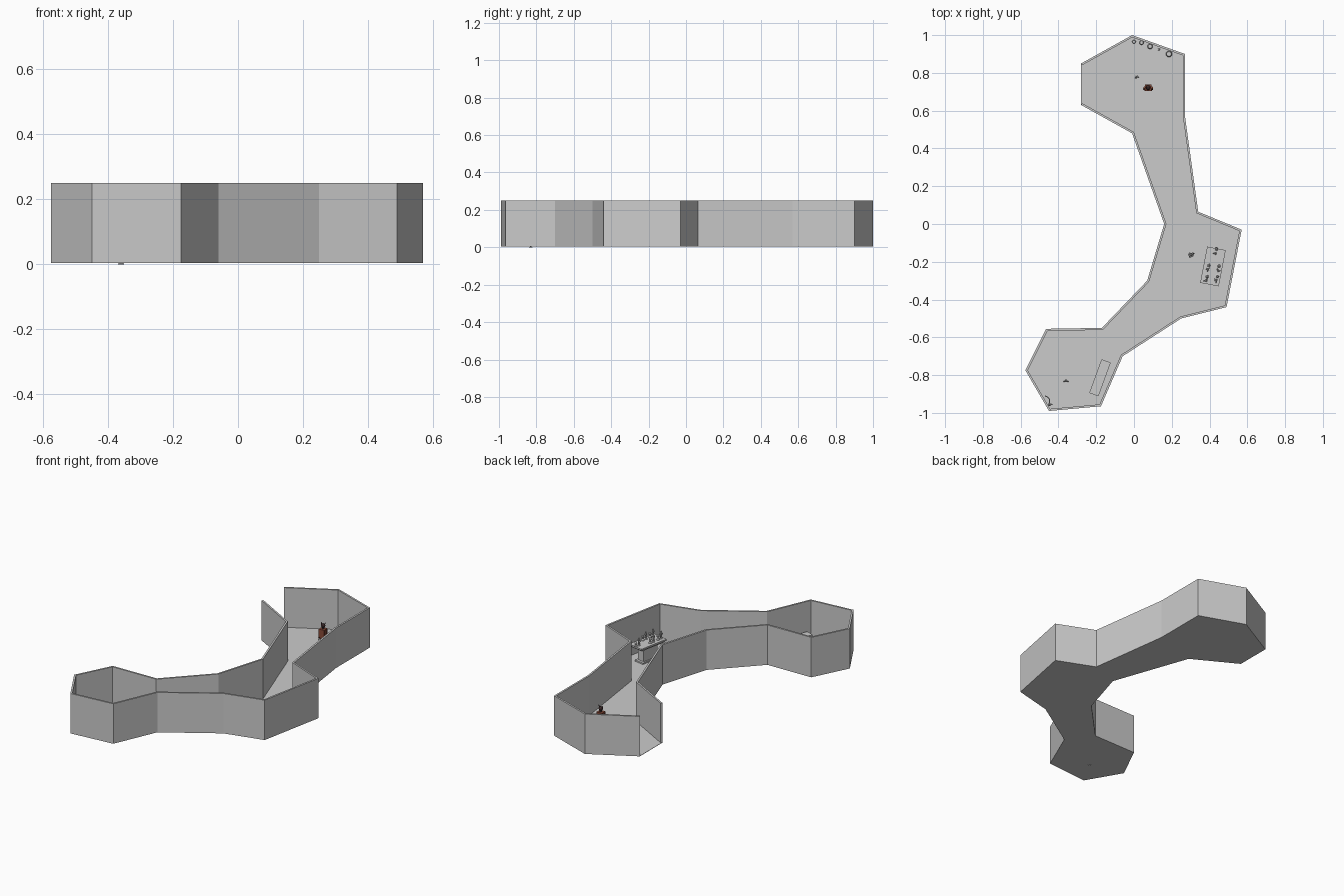
import bpy, bmesh, math
from mathutils import Vector, Matrix

if "Cube" in bpy.data.objects:
    bpy.data.objects.remove(bpy.data.objects["Cube"])


def material(name, rgb):
    m = bpy.data.materials.new(name)
    m.diffuse_color = (*rgb, 1)
    m.use_nodes = True
    m.node_tree.nodes["Principled BSDF"].inputs["Base Color"].default_value = m.diffuse_color
    return m


def finish(bm, name, mat=None, loc=(0, 0, 0), rot=0):
    bmesh.ops.recalc_face_normals(bm, faces=bm.faces)
    me = bpy.data.meshes.new(name)
    bm.to_mesh(me)
    bm.free()
    ob = bpy.data.objects.new(name, me)
    ob.location = loc
    ob.rotation_euler.z = rot
    bpy.context.collection.objects.link(ob)
    if mat:
        me.materials.append(mat)
    return ob


def box(bm, c, s):
    bmesh.ops.create_cube(bm, size=1, matrix=Matrix.Translation(c) @ Matrix.Diagonal((*s, 1)))


def rod(bm, a, b, r1, r2, n=8):
    a, b = Vector(a), Vector(b)
    d = b - a
    m = Matrix.Translation((a + b) / 2) @ d.to_track_quat('Z', 'Y').to_matrix().to_4x4()
    bmesh.ops.create_cone(bm, cap_ends=True, segments=n, radius1=r1, radius2=r2,
                          depth=d.length, matrix=m)


def ball(bm, c, r):
    bmesh.ops.create_icosphere(bm, subdivisions=2, radius=r, matrix=Matrix.Translation(c))


def lathe(bm, profile, n=12):
    rings = [[bm.verts.new((r * math.cos(i * math.tau / n), r * math.sin(i * math.tau / n), z))
              for i in range(n)] for r, z in profile]
    for p, q in zip(rings, rings[1:]):
        for i in range(n):
            bm.faces.new((p[i], p[(i + 1) % n], q[(i + 1) % n], q[i]))
    bm.faces.new(rings[0])
    bm.faces.new(rings[-1])


# Outer outline of the three joined rooms, clockwise; the last edge is the open doorway
outline = [Vector(p) for p in (
    (-.28, .85), (-.01, 1), (.27, .9), (.27, .57), (.34, .065), (.57, -.03), (.49, -.44),
    (.25, -.5), (-.06, -.7), (-.175, -.965), (-.45, -.99), (-.575, -.775), (-.465, -.555),
    (-.17, -.55), (.07, -.3), (.16, 0), (-.01, .48), (-.28, .63))]
FLOOR, TOP, THICK = .006, .25, .011

# Floor plate
bm = bmesh.new()
face = bm.faces.new([bm.verts.new((*p, .004)) for p in outline])
up = bmesh.ops.extrude_face_region(bm, geom=[face])
bmesh.ops.translate(bm, vec=(0, 0, FLOOR - .004),
                    verts=[g for g in up['geom'] if isinstance(g, bmesh.types.BMVert)])
bm.normal_update()
finish(bm, "floor")


# Mitred inner outline for the walls
def inward(a, b):
    d = (b - a).normalized()
    return Vector((d.y, -d.x))


count = len(outline)
inner = []
for i, p in enumerate(outline):
    n1, n2 = inward(outline[i - 1], p), inward(p, outline[(i + 1) % count])
    if i == 0:
        inner.append(p + n2 * THICK)
    elif i == count - 1:
        inner.append(p + n1 * THICK)
    else:
        inner.append(p + (n1 + n2) * THICK / (1 + n1.dot(n2)))

# Walls
bm = bmesh.new()
loops = [[bm.verts.new((*p[i], z)) for p, z in
          ((outline, .005), (outline, TOP), (inner, TOP), (inner, .005))] for i in range(count)]
for a, b in zip(loops, loops[1:]):
    for k in range(4):
        bm.faces.new((a[k], b[k], b[(k + 1) % 4], a[(k + 1) % 4]))
bm.faces.new(loops[0])
bm.faces.new(loops[-1])
finish(bm, "walls")


# Small standing figure on a round base
def figure(name, loc, h, rot=0, low=0.0):
    bm = bmesh.new()
    rod(bm, (0, 0, low), (0, 0, .05 * h), .17 * h, .16 * h, 12)
    for s in (-1, 1):
        rod(bm, (s * .09 * h, 0, .05 * h), (s * .06 * h, 0, .48 * h), .05 * h, .06 * h)
        rod(bm, (s * .13 * h, 0, .77 * h), (s * .22 * h, -.1 * h, .48 * h), .045 * h, .035 * h)
    rod(bm, (0, 0, .44 * h), (0, 0, .8 * h), .09 * h, .13 * h)
    ball(bm, (0, 0, .9 * h), .09 * h)
    return finish(bm, name, None, loc, rot)


# Goblet or candlestick piece
def piece(name, loc, r, h):
    bm = bmesh.new()
    lathe(bm, [(r, 0), (r, .12 * h), (.35 * r, .25 * h), (.3 * r, .5 * h),
               (.75 * r, .65 * h), (.7 * r, .85 * h), (.25 * r, h)])
    return finish(bm, name, None, loc)


# Centre room: raised table with a pedestal and set pieces
tilt = math.radians(-11)
centre = Vector((.418, -.225, 0))
bm = bmesh.new()
box(bm, (0, 0, .11), (.1, .195, .01))
box(bm, (0, 0, .101), (.085, .175, .01))
box(bm, (0, 0, .055), (.045, .11, .1))
box(bm, (0, 0, .01), (.065, .14, .01))
finish(bm, "table", None, centre, tilt)
for i, (x, y) in enumerate(((.43, -.155), (.39, -.24), (.445, -.245), (.38, -.3), (.435, -.3))):
    figure(f"table_figure_{i}", (x, y, .115), .048, tilt + i * 1.3)
    piece(f"table_goblet_{i}", (x + .006, y + .022, .115), .011, .03)

# Lower room: counter
bm = bmesh.new()
box(bm, (0, 0, .072), (.052, .19, .008))
box(bm, (0, 0, .037), (.042, .175, .064))
finish(bm, "counter", None, (-.18, -.814, 0), math.radians(-20))

# Lower room: corner figure with a curved bow, and the floor figure
figure("corner_figure", (-.447, -.957, FLOOR), .06, .5)
bm = bmesh.new()
pts = [(.012 * math.sin(t * math.pi / 6), .045 * t / 6 - .0225, 0) for t in range(7)]
for a, b in zip(pts, pts[1:]):
    rod(bm, a, b, .003, .003, 6)
finish(bm, "bow", None, (-.46, -.93, .03), .5)
figure("floor_figure", (-.36, -.83, 0), .055, 0)

# Remaining small figures
figure("centre_figure", (.302, -.162, FLOOR), .075, .8)
figure("small_figure", (.015, .778, FLOOR), .045, .3)

# Upper room: pots along the back wall
for i, (x, y, r) in enumerate(((0, .965, .01), (.04, .96, .012), (.085, .94, .014),
                               (.132, .924, .006), (.185, .9, .017))):
    bm = bmesh.new()
    lathe(bm, [(.6 * r, 0), (r, .8 * r), (.9 * r, 1.4 * r), (.6 * r, 1.8 * r),
               (.75 * r, 2 * r), (.5 * r, 2 * r), (.5 * r, 1.6 * r)])
    finish(bm, f"pot_{i}", None, (x, y, FLOOR))

# Upper room: tall red figure with a dark head and limbs
red = material("dark_red", (.25, .07, .04))
dark = material("near_black", (.06, .03, .03))
spot = (.075, .722, FLOOR)
bm = bmesh.new()
box(bm, (0, 0, .105), (.036, .034, .05))
box(bm, (0, 0, .076), (.028, .024, .016))
finish(bm, "red_torso", red, spot)
bm = bmesh.new()
for s in (-1, 1):
    rod(bm, (s * .014, 0, 0), (s * .009, 0, .075), .006, .008)
    box(bm, (s * .014, -.006, .004), (.013, .026, .008))
    rod(bm, (s * .019, 0, .125), (s * .022, -.008, .072), .006, .005)
finish(bm, "red_limbs", red, spot)
bm = bmesh.new()
ball(bm, (0, 0, .15), .013)
rod(bm, (0, 0, .128), (0, 0, .145), .007, .006)
for s in (-1, 1):
    rod(bm, (s * .009, 0, .156), (s * .015, 0, .17), .004, .001, 6)
finish(bm, "dark_head", dark, spot)
